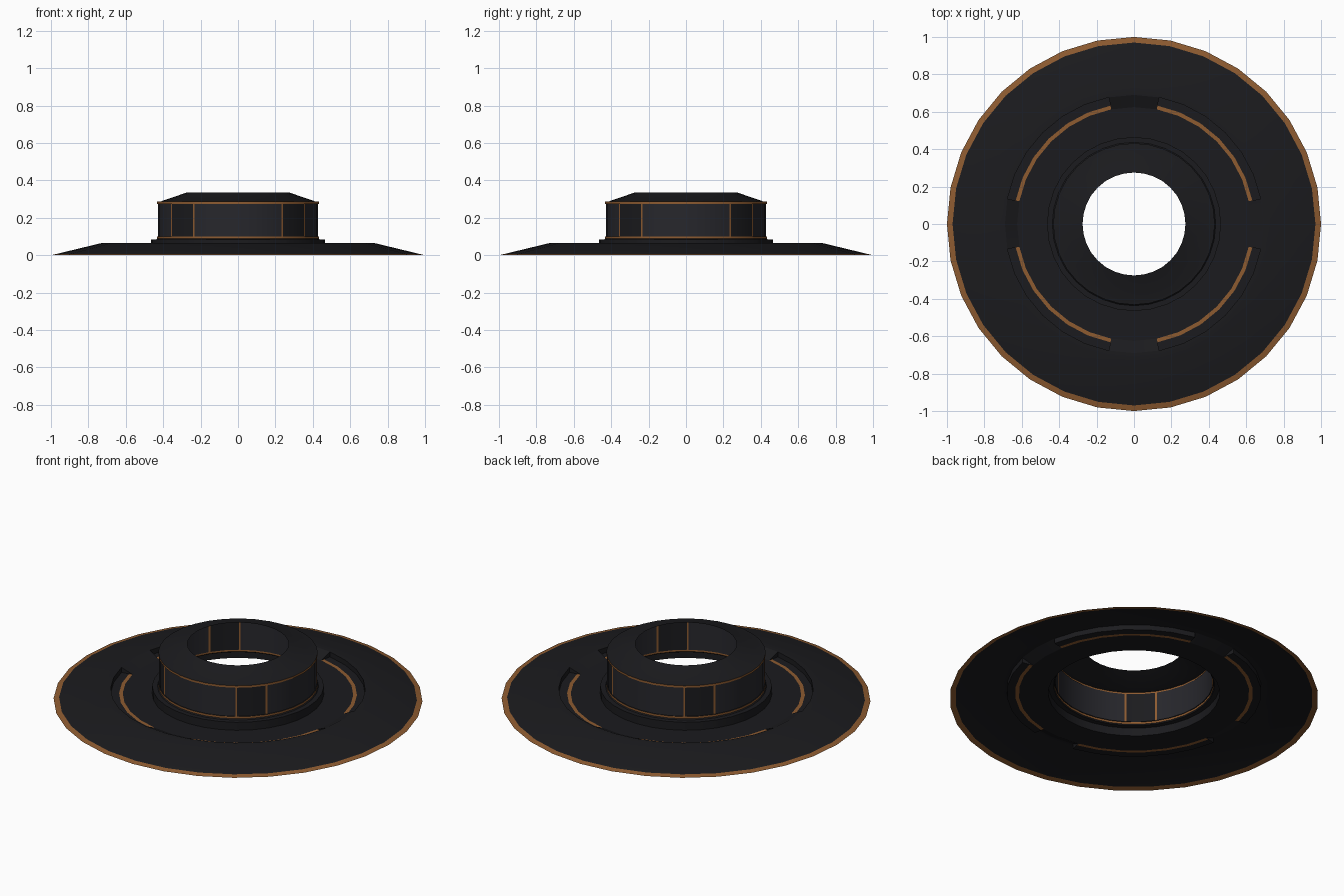
import bpy, bmesh
from math import sin, cos, radians

if "Cube" in bpy.data.objects:
    bpy.data.objects.remove(bpy.data.objects["Cube"])


def material(name, rgb):
    m = bpy.data.materials.new(name)
    m.diffuse_color = (*rgb, 1)
    m.use_nodes = True
    m.node_tree.nodes["Principled BSDF"].inputs["Base Color"].default_value = m.diffuse_color
    return m


BLACK = material("black", (0.011, 0.011, 0.013))
PANEL = material("panel_grey", (0.02, 0.02, 0.025))
COPPER = material("copper", (0.27, 0.105, 0.03))
MATS = [BLACK, PANEL, COPPER]
STEP = 11.25
FULL = [k * STEP for k in range(32)]


def polar(r, a, z):
    return (r * cos(radians(a)), r * sin(radians(a)), z)


def lathe(name, profile, arcs, closed=False, pick=lambda i, a: 0, extra=()):
    """Sweep an (r, z) profile, outside to inside, through each list of angles."""
    bm = bmesh.new()
    for angles in arcs:
        rows = [[bm.verts.new(polar(r, a, z)) for a in angles] for r, z in profile]
        n = len(angles)
        for i in range(len(rows) - 1):
            for j in range(n if closed else n - 1):
                k = (j + 1) % n
                f = bm.faces.new((rows[i][j], rows[i][k], rows[i + 1][k], rows[i + 1][j]))
                nxt = angles[k] + (360 if k < j else 0)
                f.material_index = pick(i, (angles[j] + nxt) / 2)
    for tri in extra:
        bm.faces.new([bm.verts.new(p) for p in tri])
    bmesh.ops.remove_doubles(bm, verts=bm.verts, dist=1e-5)
    me = bpy.data.meshes.new(name)
    bm.to_mesh(me)
    bm.free()
    for m in MATS:
        me.materials.append(m)
    ob = bpy.data.objects.new(name, me)
    bpy.context.collection.objects.link(ob)
    bpy.ops.object.select_all(action='DESELECT')
    ob.select_set(True)
    bpy.context.view_layer.objects.active = ob
    bpy.ops.object.shade_smooth_by_angle(angle=radians(25))
    return ob


# Sloped outer plate with a copper rim
lathe("outer_plate", [(1, 0), (0.97, 0.007), (0.73, 0.065), (0.69, 0.065)], [FULL], True,
      lambda i, a: 2 if i == 0 else 0)

# Sunken inner floor
lathe("inner_floor", [(0.625, 0.035), (0.465, 0.035)], [FULL], True)

# Four arc slots with a copper inlay along the inner edge
slots = [[q * 90 + k * STEP for k in range(1, 8)] for q in range(4)]
lathe("arc_slots", [(0.69, 0.065), (0.69, 0.035), (0.645, 0.035), (0.625, 0.035)], slots,
      pick=lambda i, a: 2 if i == 2 else 0)

# Four sloped ramps between the slots, with triangular side walls
ramps = [[q * 90 + k * STEP for k in (-1, 0, 1)] for q in range(4)]
sides = []
for q in range(4):
    for s in (-1, 1):
        a = q * 90 + s * STEP
        tri = [polar(0.69, a, 0.065), polar(0.69, a, 0.035), polar(0.625, a, 0.035)]
        sides.append(tri[::-1] if s > 0 else tri)
lathe("ramps", [(0.69, 0.065), (0.625, 0.035)], ramps, extra=sides)

# Hub: base step, panelled wall between copper bands, conical top with open hole
HALF = 0.7
borders = [q * 90 + 45 + s * STEP for q in range(4) for s in (-1, 1)]
hub_angles = []
for a in FULL:
    hub_angles += [a - HALF, a + HALF] if a in borders else [a]


def hub_pick(i, a):
    if i in (3, 7):
        return 2
    if i != 5:
        return 0
    off = abs(a % 90 - 45)
    if abs(off - STEP) < HALF:
        return 2
    return 0 if off < STEP else 1


lathe("hub", [(0.465, 0.035), (0.465, 0.083), (0.437, 0.083), (0.432, 0.089), (0.432, 0.101),
              (0.427, 0.101), (0.427, 0.274), (0.432, 0.274), (0.432, 0.286), (0.412, 0.288),
              (0.275, 0.335)], [hub_angles], True, hub_pick)
